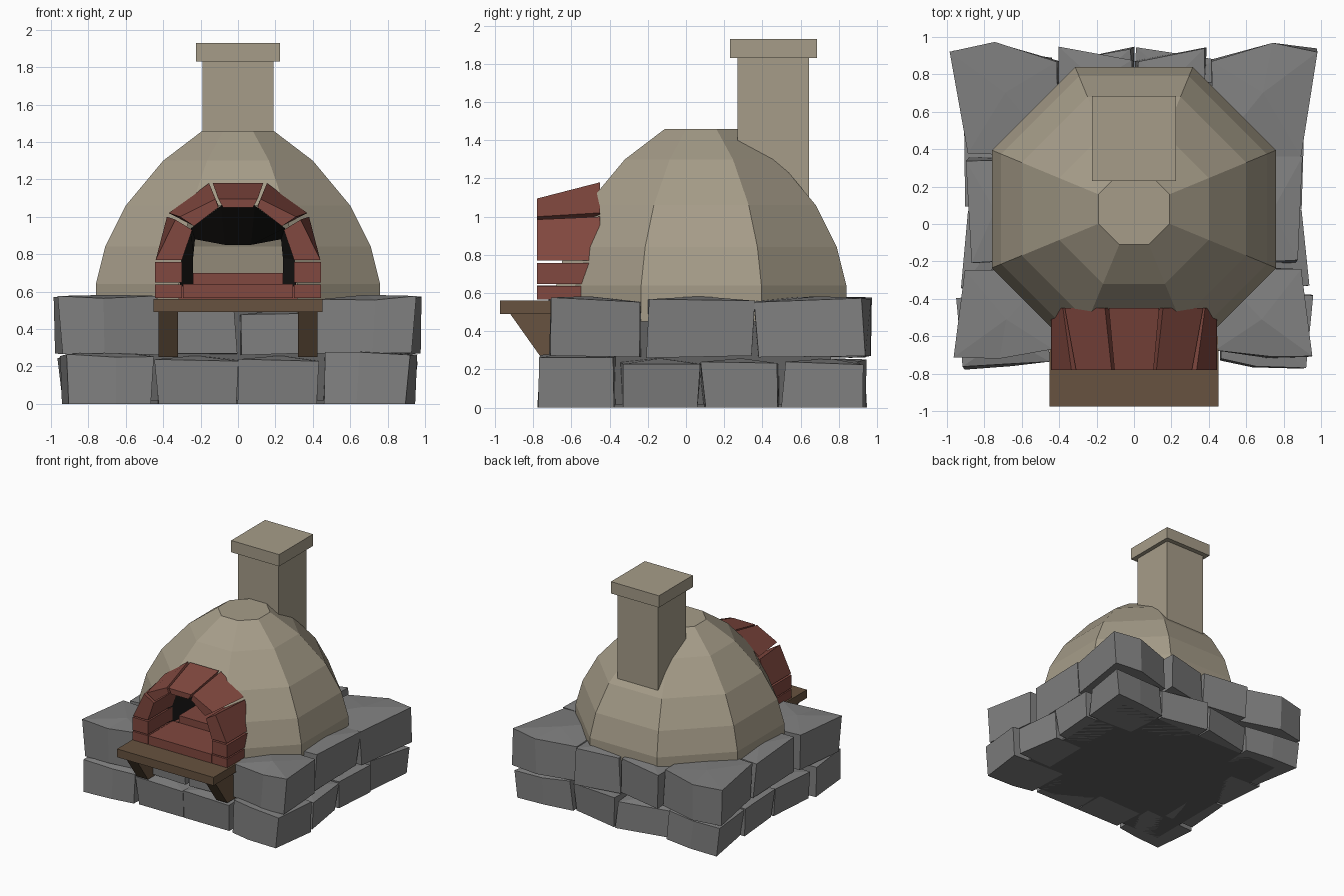
import bpy, bmesh, math, random

if "Cube" in bpy.data.objects:
    bpy.data.objects.remove(bpy.data.objects["Cube"])
random.seed(7)

def mat(name, c):
    m = bpy.data.materials.new(name)
    m.diffuse_color = (*c, 1)
    m.use_nodes = True
    m.node_tree.nodes["Principled BSDF"].inputs["Base Color"].default_value = m.diffuse_color
    return m

CLAY = mat("clay", (0.38, 0.335, 0.25))
BRICK = mat("brick", (0.22, 0.065, 0.05))
STONE = mat("stone", (0.215, 0.215, 0.215))
WOOD = mat("wood", (0.135, 0.085, 0.05))
SOOT = mat("soot", (0.012, 0.011, 0.01))
DARK = mat("underside", (0.12, 0.12, 0.12))

def obj(name, verts, faces, m):
    me = bpy.data.meshes.new(name)
    me.from_pydata([tuple(v) for v in verts], [], faces)
    bm = bmesh.new()
    bm.from_mesh(me)
    bmesh.ops.recalc_face_normals(bm, faces=bm.faces)
    bm.to_mesh(me)
    bm.free()
    me.materials.append(m)
    o = bpy.data.objects.new(name, me)
    bpy.context.collection.objects.link(o)
    return o

def loft(name, a, b, m, caps=True):
    """Join two equal loops of 3D points."""
    n = len(a)
    f = [(i, (i + 1) % n, n + (i + 1) % n, n + i) for i in range(n)]
    if caps:
        f += [tuple(range(n))[::-1], tuple(range(n, 2 * n))]
    return obj(name, list(a) + list(b), f, m)

def box(name, x, y, z, m):
    ring = [(x[0], y[0]), (x[1], y[0]), (x[1], y[1]), (x[0], y[1])]
    return loft(name, [(*r, z[0]) for r in ring], [(*r, z[1]) for r in ring], m)

def stone(name, plan, z):
    """Rough block: jittered plan, outer rim lower than a raised middle point."""
    j = lambda a=0.014: random.uniform(-a, a)
    n = len(plan)
    bot = [(x * 0.985 + j(), y + j(), z[0] + (abs(j()) if z[0] else 0)) for x, y in plan]
    top = [(x + j(), y + j(), z[1] + j(0.015) - 0.012) for x, y in plan]
    cx, cy = sum(p[0] for p in plan) / n, sum(p[1] for p in plan) / n
    f = [(i, (i + 1) % n, n + (i + 1) % n, n + i) for i in range(n)]
    f += [tuple(range(n))[::-1]] + [(n + i, n + (i + 1) % n, 2 * n) for i in range(n)]
    obj(name, bot + top + [(cx, cy, z[1] + 0.008)], f, STONE)

# Stone base: core and two rough courses
box("base_core", (-0.74, 0.74), (-0.60, 0.76), (0.02, 0.5), DARK)
box("base_plate", (-0.80, 0.80), (-0.66, 0.82), (0.0, 0.02), DARK)
LO, UP = (0, 0.25), (0.26, 0.575)
quad = lambda x0, x1, y0, y1: [(x0, y0), (x1, y0), (x1, y1), (x0, y1)]
blocks = [
    ("lower_front_corner", [(0.46, -0.36), (0.96, -0.385), (0.92, -0.775), (0.65, -0.76), (0.46, -0.73)], (0, 0.275)),
    ("lower_side_front", [(0.62, -0.34), (0.93, -0.34), (0.89, 0.07), (0.62, 0.07)], LO),
    ("lower_side_middle", [(0.62, 0.09), (0.89, 0.09), (0.91, 0.49), (0.62, 0.49)], LO),
    ("lower_back_corner", [(0.46, 0.51), (0.89, 0.51), (0.955, 0.94), (0.70, 0.92), (0.46, 0.88)], LO),
    ("lower_front_middle", quad(0.01, 0.44, -0.73, -0.45), LO),
    ("lower_back_middle", [(0.01, 0.62), (0.44, 0.62), (0.44, 0.87), (0.01, 0.94)], LO),
    ("upper_front_corner", [(0.42, -0.23), (0.90, -0.24), (0.955, -0.70), (0.72, -0.71), (0.42, -0.67)], UP),
    ("upper_side_middle", [(0.60, -0.20), (0.875, -0.20), (0.895, 0.35), (0.60, 0.35)], UP),
    ("upper_back_corner", [(0.41, 0.37), (0.90, 0.37), (0.985, 0.93), (0.74, 0.965), (0.41, 0.87)], UP),
    ("upper_front_middle", quad(0.01, 0.40, -0.69, -0.42), (0.26, 0.49)),
    ("upper_back_middle", [(0.01, 0.62), (0.39, 0.62), (0.39, 0.94), (0.01, 0.87)], UP),
]
for s in (-1, 1):
    for name, plan, z in blocks:
        stone(name, [(s * x, y) for x, y in plan], z)

# Octagonal clay dome, front facet open for the mouth
CY = 0.08
prof = [(0.76, 0.45), (0.76, 0.64), (0.71, 0.84), (0.60, 1.06), (0.40, 1.30), (0.19, 1.46)]
verts, faces = [], []
for a, z in prof:
    r = a / math.cos(math.pi / 8)
    for k in range(8):
        t = math.radians(-112.5 + 45 * k)   # side 0 faces -y
        verts.append((r * math.cos(t), CY + r * math.sin(t), z))
for i in range(len(prof) - 1):
    for k in range(8):
        if k == 0 and i < 3:
            continue
        n = (k + 1) % 8
        faces.append((i * 8 + k, i * 8 + n, i * 8 + 8 + n, i * 8 + 8 + k))
faces.append(tuple(range(40, 48)))
obj("dome", verts, faces, CLAY)

# Chimney
box("chimney", (-0.19, 0.19), (0.27, 0.645), (1.05, 1.83), CLAY)
box("chimney_cap", (-0.225, 0.225), (0.23, 0.685), (1.83, 1.93), CLAY)

# Brick hearth and mouth
YF, YB = -0.78, -0.45
box("hearth_middle", (-0.295, 0.295), (YF, YB), (0.565, 0.64), BRICK)
box("hearth_floor", (-0.42, 0.42), (-0.46, 0.60), (0.5, 0.63), BRICK)
box("inner_step", (-0.24, 0.24), (-0.45, 0.3), (0.62, 0.70), BRICK)

def brick(name, front, back):
    loft(name, [(x, YF, z) for x, z in front], [(x, YB, z) for x, z in back], BRICK)

# each brick: outer low, outer high, inner high, inner low
for s in (-1, 1):
    box("hearth_side", sorted((s * 0.30, s * 0.445)), (YF, YB), (0.565, 0.638), BRICK)
    box("jamb", sorted((s * 0.30, s * 0.445)), (YF, YB), (0.648, 0.758), BRICK)
    mir = lambda pts: [(s * x, z) for x, z in pts]
    brick("arch_lower", mir([(0.44, 0.77), (0.335, 0.985), (0.245, 0.93), (0.30, 0.77)]),
          mir([(0.44, 0.77), (0.38, 1.0), (0.245, 0.93), (0.30, 0.77)]))
    brick("arch_upper", mir([(0.31, 1.0), (0.12, 1.095), (0.105, 1.05), (0.235, 0.95)]),
          mir([(0.37, 1.02), (0.155, 1.18), (0.105, 1.06), (0.235, 0.95)]))
brick("keystone", [(-0.105, 1.095), (0.105, 1.095), (0.08, 1.05), (-0.08, 1.05)],
      [(-0.135, 1.18), (0.135, 1.18), (0.08, 1.05), (-0.08, 1.05)])

# Sooty tunnel behind the arch, open at both ends
t0 = [(0.31, 0.63), (0.31, 0.77), (0.25, 0.94), (0.09, 1.06)]
t1 = [(0.24, 0.63), (0.24, 0.78), (0.23, 0.88), (0.07, 0.85)]
full = lambda h, y: [(x, y, z) for x, z in h] + [(-x, y, z) for x, z in reversed(h)]
loft("soot_tunnel", full(t0, -0.5), full(t1, -0.1), SOOT, caps=False)

# Wooden shelf with triangular brackets
box("shelf", (-0.453, 0.453), (-0.975, -0.60), (0.49, 0.56), WOOD)
tri = [(-0.92, 0.49), (-0.62, 0.49), (-0.62, 0.25), (-0.75, 0.25)]
for s in (-1, 1):
    loft("bracket", [(s * 0.32, y, z) for y, z in tri], [(s * 0.425, y, z) for y, z in tri], WOOD)
